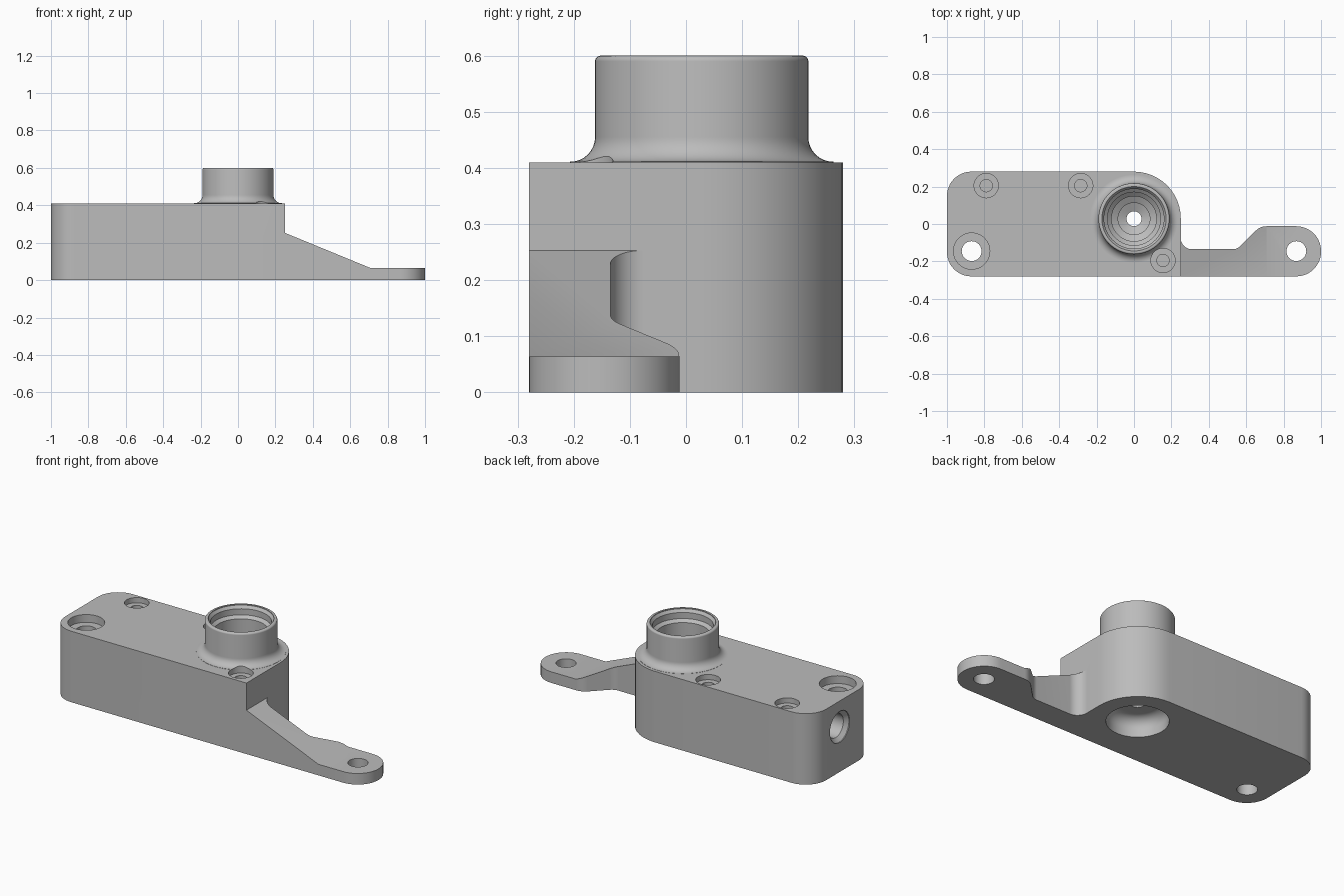
import bpy, bmesh, math
from mathutils import Vector, Matrix

cube = bpy.data.objects.get("Cube")
if cube:
    bpy.data.objects.remove(cube)

grey = bpy.data.materials.new("cast_grey")
grey.use_nodes = True
grey.diffuse_color = (0.5, 0.5, 0.5, 1)
grey.node_tree.nodes["Principled BSDF"].inputs["Base Color"].default_value = (0.5, 0.5, 0.5, 1)


def rounded(corners, steps=12):
    """Polygon points with each (x, y, radius) corner filleted."""
    pts = []
    for i, (x, y, r) in enumerate(corners):
        p = Vector((x, y))
        if r == 0:
            pts.append(p)
            continue
        u = (Vector(corners[i - 1][:2]) - p).normalized()
        v = (Vector(corners[(i + 1) % len(corners)][:2]) - p).normalized()
        half = math.acos(max(-1, min(1, u.dot(v)))) / 2
        centre = p + (u + v).normalized() * r / math.sin(half)
        s = p + u * r / math.tan(half) - centre
        e = p + v * r / math.tan(half) - centre
        sweep = math.atan2(s.x * e.y - s.y * e.x, s.dot(e))
        pts += [centre + Matrix.Rotation(sweep * k / steps, 2) @ s for k in range(steps + 1)]
    return pts


def finish(name, bm):
    bmesh.ops.recalc_face_normals(bm, faces=bm.faces)
    mesh = bpy.data.meshes.new(name)
    bm.to_mesh(mesh)
    bm.free()
    mesh.materials.append(grey)
    obj = bpy.data.objects.new(name, mesh)
    bpy.context.collection.objects.link(obj)
    return obj


def prism(corners, height):
    bm = bmesh.new()
    face = bm.faces.new([bm.verts.new((p.x, p.y, 0)) for p in rounded(corners)])
    top = bmesh.ops.extrude_face_region(bm, geom=[face])["geom"]
    verts = [g for g in top if isinstance(g, bmesh.types.BMVert)]
    bmesh.ops.translate(bm, vec=(0, 0, height), verts=verts)
    return bm


def lathe(name, profile, place, steps=64):
    """Spin an (r, z, fillet) profile that starts and ends on the axis."""
    bm = bmesh.new()
    verts = [bm.verts.new((p.x, 0, p.y)) for p in rounded(profile, 8)]
    edges = [bm.edges.new(pair) for pair in zip(verts, verts[1:])]
    bmesh.ops.spin(bm, geom=verts + edges, cent=(0, 0, 0), axis=(0, 0, 1),
                   angle=math.tau, steps=steps)
    bmesh.ops.remove_doubles(bm, verts=bm.verts, dist=1e-5)
    bm.transform(place)
    return finish(name, bm)


def at(x, y, z=0):
    return Matrix.Translation((x, y, z))


def combine(target, other, operation):
    mod = target.modifiers.new(operation.lower(), "BOOLEAN")
    mod.operation, mod.solver, mod.object = operation, "EXACT", other
    bpy.context.view_layer.objects.active = target
    bpy.ops.object.modifier_apply(modifier=mod.name)
    bpy.data.objects.remove(other)


TOP = 0.41
AXIS = (0, 0.028)

# Main block with one large rounded corner and one square corner
housing = finish("housing", prism([
    (-1, -0.28, 0.13), (0.25, -0.28, 0), (0.25, 0.28, 0.25), (-1, 0.28, 0.13)], TOP))

# Mounting arm: plan outline whose top slopes down to a flat lug
bm = prism([
    (0.2, -0.28, 0), (1, -0.28, 0.132), (1, -0.012, 0.132), (0.675, -0.012, 0.08),
    (0.552, -0.135, 0.06), (0.25, -0.135, 0.06), (0.25, -0.07, 0), (0.2, -0.07, 0)], TOP)
for x in (0.25, 0.71):
    bmesh.ops.bisect_plane(bm, geom=bm.verts[:] + bm.edges[:] + bm.faces[:],
                           plane_co=(x, 0, 0), plane_no=(1, 0, 0))
for v in bm.verts:
    if v.co.z > 0.1:
        slope = min(1, max(0, (v.co.x - 0.25) / 0.46))
        v.co.z = 0.253 + (0.064 - 0.253) * slope
combine(housing, finish("mounting_arm", bm), "UNION")

# Round neck with a flared foot
combine(housing, lathe("neck", [
    (0, 0.36, 0), (0.235, 0.36, 0), (0.235, 0.411, 0), (0.19, 0.411, 0.044),
    (0.19, 0.6, 0.01), (0, 0.6, 0)], at(*AXIS)), "UNION")

# Stepped bore down the neck
cutters = [lathe("bore", [
    (0, 0.65, 0), (0.172, 0.65, 0), (0.172, 0.596, 0), (0.16, 0.58, 0), (0.16, 0.545, 0),
    (0.142, 0.53, 0), (0.142, 0.43, 0), (0.12, 0.41, 0), (0.12, 0.26, 0), (0.085, 0.24, 0),
    (0.085, 0.15, 0), (0.04, 0.13, 0), (0.04, 0.05, 0), (0, 0.05, 0)], at(*AXIS))]

# Rounded pocket underneath
cutters.append(lathe("pocket", [
    (0, -0.05, 0), (0.16, -0.05, 0), (0.16, 0.105, 0.06), (0, 0.105, 0)], at(*AXIS)))


def bolt_hole(x, y, wide, narrow, seat, bottom):
    cutters.append(lathe("bolt_hole", [
        (0, 0.5, 0), (wide, 0.5, 0), (wide, seat, 0), (narrow, seat, 0),
        (narrow, bottom, 0), (0, bottom, 0)], at(x, y), 40))


# Three blind counterbores, one through counterbore and the lug hole
for x, y in ((-0.79, 0.205), (-0.285, 0.205), (0.155, -0.195)):
    bolt_hole(x, y, 0.065, 0.033, TOP - 0.03, TOP - 0.1)
bolt_hole(-0.868, -0.145, 0.097, 0.053, TOP - 0.045, -0.05)
bolt_hole(0.868, -0.145, 0.053, 0.05, -0.04, -0.05)

# Chamfered port in the end face
cutters.append(lathe("port", [
    (0, 0.05, 0), (0.09, 0.05, 0), (0.09, -0.005, 0), (0.068, -0.025, 0),
    (0.068, -0.8, 0), (0, -0.8, 0)],
    at(-1, 0.025, 0.26) @ Matrix.Rotation(-math.pi / 2, 4, "Y"), 48))

for cutter in cutters:
    combine(housing, cutter, "DIFFERENCE")

# Smooth the curved walls and keep the machined edges sharp
bpy.ops.object.select_all(action="DESELECT")
housing.select_set(True)
bpy.context.view_layer.objects.active = housing
bpy.ops.object.shade_smooth_by_angle(angle=math.radians(30))
